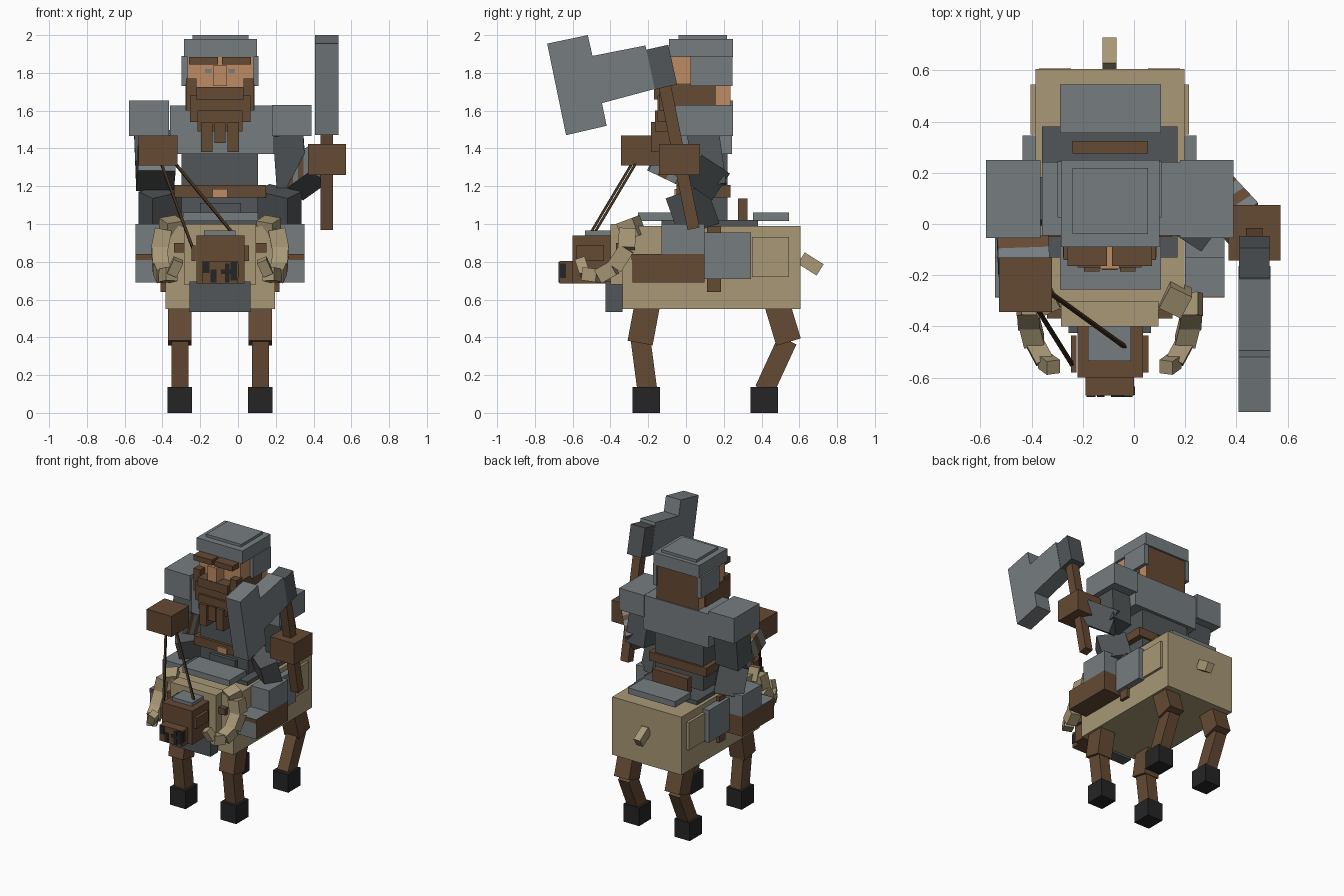
import bpy, bmesh
from mathutils import Vector, Matrix

CX = -0.095  # symmetry plane of mount and rider


def material(name, hexcol):
    def lin(c):
        c /= 255
        return c / 12.92 if c <= 0.04045 else ((c + 0.055) / 1.055) ** 2.4
    m = bpy.data.materials.new(name)
    m.diffuse_color = [lin(int(hexcol[i:i + 2], 16)) for i in (0, 2, 4)] + [1]
    return m


TAN = material("tan_fur", "A89876")
GREY = material("light_steel", "767D80")
DARK = material("dark_steel", "515658")
BROWN = material("brown_leather", "654A34")
SKIN = material("skin", "BD8C64")
BLACK = material("black_hoof", "252525")
ROPE = material("dark_rope", "40301F")


def finish(name, bm, mats, rule=None):
    me = bpy.data.meshes.new(name)
    bmesh.ops.recalc_face_normals(bm, faces=bm.faces)
    bm.normal_update()
    if rule:
        for f in bm.faces:
            f.material_index = rule(f)
    bm.to_mesh(me)
    bm.free()
    for m in mats:
        me.materials.append(m)
    ob = bpy.data.objects.new(name, me)
    bpy.context.collection.objects.link(ob)
    return ob


def box(name, x, y, z, *mats, rule=None):
    bm = bmesh.new()
    size = [b - a for a, b in (x, y, z)]
    mid = [(a + b) / 2 for a, b in (x, y, z)]
    bmesh.ops.create_cube(bm, size=1, matrix=Matrix.Translation(mid) @ Matrix.Diagonal((*size, 1)))
    return finish(name, bm, mats, rule)


def pair(name, x, y, z, *mats, rule=None):
    box(name + "_right", x, y, z, *mats, rule=rule)
    box(name + "_left", (2 * CX - x[1], 2 * CX - x[0]), y, z, *mats, rule=rule)


def beam(name, p, q, w, d, *mats, rule=None):
    """Box running from p to q, w wide across and d deep."""
    p, q = Vector(p), Vector(q)
    zd = (q - p).normalized()
    xd = (Vector((1, 0, 0)) - zd * zd.x).normalized()
    rot = Matrix((xd, zd.cross(xd), zd)).transposed().to_4x4()
    bm = bmesh.new()
    bmesh.ops.create_cube(bm, size=1, matrix=Matrix.Translation((p + q) / 2) @ rot
                          @ Matrix.Diagonal((w, d, (q - p).length, 1)))
    return finish(name, bm, mats, rule)


def beam_pair(name, p, q, w, d, *mats):
    flip = lambda v: (2 * CX - v[0], v[1], v[2])
    beam(name + "_right", p, q, w, d, *mats)
    beam(name + "_left", flip(p), flip(q), w, d, *mats)


# Mount: body, neck, flank panels, tail
box("body", (-0.385, 0.197), (-0.335, 0.605), (0.55, 0.99), TAN)
box("neck", (-0.286, 0.095), (-0.40, -0.30), (0.68, 1.0), TAN)
pair("flank_panel", (0.19, 0.215), (0.35, 0.545), (0.72, 0.93), TAN)
beam("tail", (CX, 0.61, 0.82), (CX, 0.71, 0.757), 0.055, 0.07, TAN)
box("chest_plate", (-0.256, 0.066), (-0.425, -0.335), (0.535, 0.695), DARK)

# Mount head with brow plate, ears and muzzle
box("mount_head", (-0.22, 0.035), (-0.60, -0.395), (0.685, 0.94), BROWN)
box("brow_plate", (-0.18, -0.012), (-0.535, -0.39), (0.93, 0.965), GREY)
box("muzzle", (-0.19, 0.0), (-0.67, -0.59), (0.685, 0.805), BROWN)
pair("ear", (0.035, 0.057), (-0.58, -0.435), (0.805, 0.885), BROWN)
pair("horn_socket", (0.09, 0.15), (-0.37, -0.31), (0.85, 0.90), BROWN)
for i, (x0, x1, z0, z1) in enumerate([(-0.185, -0.15, 0.74, 0.80), (-0.145, -0.115, 0.69, 0.76),
                                      (-0.07, -0.045, 0.69, 0.79), (-0.04, -0.005, 0.70, 0.80),
                                      (-0.09, -0.04, 0.735, 0.76)]):
    box(f"muzzle_mark_{i}", (x0, x1), (-0.676, -0.668), (z0, z1), BLACK)
box("mouth_side", (-0.002, 0.003), (-0.668, -0.635), (0.715, 0.79), BLACK)

# Curled horns as chained segments
horn = [(0.12, -0.27, 0.985), (0.205, -0.31, 0.97), (0.225, -0.315, 0.87), (0.22, -0.38, 0.77),
        (0.2, -0.46, 0.725), (0.16, -0.535, 0.735), (0.125, -0.56, 0.81)]
for i, w in enumerate([0.10, 0.09, 0.085, 0.08, 0.07, 0.055]):
    beam_pair(f"horn_{i}", horn[i], horn[i + 1], w, w, TAN)

# Legs and hooves
beam_pair("front_upper_leg", (0.118, -0.20, 0.60), (0.118, -0.243, 0.37), 0.125, 0.135, BROWN)
beam_pair("front_lower_leg", (0.118, -0.24, 0.385), (0.118, -0.205, 0.12), 0.09, 0.105, BROWN)
beam_pair("hind_upper_leg", (0.118, 0.475, 0.60), (0.118, 0.543, 0.375), 0.125, 0.135, BROWN)
beam_pair("hind_lower_leg", (0.118, 0.537, 0.385), (0.118, 0.415, 0.12), 0.09, 0.105, BROWN)
pair("front_hoof", (0.053, 0.183), (-0.283, -0.137), (0, 0.137), BLACK)
pair("hind_hoof", (0.053, 0.183), (0.342, 0.488), (0, 0.137), BLACK)

# Saddle, girth and side packs
box("saddle_pad", (-0.36, 0.17), (-0.13, 0.38), (0.985, 1.02), DARK)
box("saddle_front", (-0.29, 0.105), (-0.255, -0.05), (1.015, 1.06), GREY)
box("saddle_back", (-0.29, 0.105), (0.355, 0.545), (1.015, 1.06), GREY)
box("cantle", (-0.24, 0.055), (0.275, 0.325), (1.02, 1.135), BROWN)
pair("girth", (0.19, 0.22), (0.11, 0.185), (0.64, 0.99), BROWN)
pair("side_pack", (0.19, 0.245), (0.095, 0.345), (0.71, 0.955), GREY)

# Rider legs: boots with steel top and toe, shins, thighs
pair("boot", (0.2, 0.353), (-0.283, 0.098), (0.69, 0.84), BROWN, GREY,
     rule=lambda f: int(f.normal.z > 0.5 or f.normal.y < -0.5))
pair("boot_welt", (0.2, 0.353), (-0.288, -0.282), (0.81, 0.84), BROWN)
pair("shin", (0.2, 0.353), (-0.13, 0.098), (0.84, 1.0), GREY)
beam_pair("thigh", (0.13, 0.09, 1.09), (0.30, -0.02, 1.05), 0.13, 0.22, DARK)

# Rider torso, belt, pauldrons
box("torso", (-0.3, 0.105), (-0.03, 0.22), (1.02, 1.40), DARK)
box("skirt_flap", (-0.2, 0.015), (-0.055, -0.02), (1.05, 1.11), DARK)
box("belt", (-0.335, 0.148), (-0.05, 0.235), (1.14, 1.207), BROWN)
box("buckle", (-0.135, -0.055), (-0.062, -0.045), (1.14, 1.185), SKIN)
box("breastplate", (-0.36, 0.19), (-0.045, 0.243), (1.37, 1.628), GREY)
box("pauldron_left", (-0.578, -0.365), (-0.055, 0.25), (1.465, 1.655), GREY)
box("pauldron_right", (0.18, 0.388), (-0.055, 0.25), (1.465, 1.63), GREY)

# Head, hair and helmet
box("head", (-0.268, 0.082), (-0.085, 0.235), (1.6, 1.9), SKIN, BROWN,
    rule=lambda f: int(f.normal.y > 0.5))
pair("sideburn", (0.07, 0.088), (-0.13, 0.16), (1.60, 1.745), BROWN)
box("helmet", (-0.285, 0.1), (-0.09, 0.25), (1.885, 1.98), GREY)
box("helmet_cap", (-0.24, 0.055), (-0.04, 0.218), (1.975, 2.0), GREY)
pair("cheek_guard", (0.075, 0.108), (0.025, 0.245), (1.73, 1.89), GREY)
pair("eyebrow", (-0.085, 0.07), (-0.165, -0.08), (1.845, 1.885), BROWN)
box("nose", (-0.133, -0.057), (-0.175, -0.08), (1.73, 1.84), SKIN)
pair("eye", (-0.05, -0.015), (-0.091, -0.084), (1.80, 1.82), GREY)

# Beard: stepped blocks tapering to hanging locks
pair("beard_cheek", (0.03, 0.085), (-0.14, -0.07), (1.60, 1.77), BROWN)
pair("moustache", (-0.095, 0.03), (-0.17, -0.07), (1.66, 1.725), BROWN)
box("beard_upper", (-0.255, 0.065), (-0.15, -0.05), (1.54, 1.68), BROWN)
box("beard_lower", (-0.215, 0.025), (-0.165, -0.045), (1.49, 1.6), BROWN)
pair("beard_lock", (-0.055, 0.005), (-0.185, -0.05), (1.38, 1.54), BROWN)
box("beard_tip", (-0.125, -0.065), (-0.18, -0.05), (1.43, 1.54), BROWN)


# Arms: dark upper arms, banded forearms with dark undersides, gloves
def forearm(side, p, q, w, d):
    p, q = Vector(p), Vector(q)
    for i in range(5):
        beam(f"forearm_{side}_{i}", p.lerp(q, i / 5), p.lerp(q, (i + 1) / 5), w, d,
             BROWN if i % 2 else GREY, DARK, rule=lambda f: int(f.normal.z < -0.3))


beam("upper_arm_left", (-0.455, 0.10, 1.48), (-0.445, 0.06, 1.22), 0.19, 0.17, DARK)
beam("upper_arm_right", (0.265, 0.09, 1.48), (0.285, 0.13, 1.20), 0.16, 0.17, DARK)
forearm("left", (-0.44, 0.06, 1.24), (-0.43, -0.17, 1.35), 0.20, 0.15)
forearm("right", (0.29, 0.15, 1.22), (0.43, 0.0, 1.32), 0.14, 0.17)
box("glove_left", (-0.528, -0.32), (-0.343, -0.13), (1.31, 1.468), BROWN)
box("glove_right", (0.37, 0.573), (-0.143, 0.075), (1.26, 1.423), BROWN)

# Reins
beam("rein_left", (-0.41, -0.28, 1.33), (-0.235, -0.56, 0.86), 0.014, 0.014, ROPE)
beam("rein_right", (-0.34, -0.26, 1.33), (-0.035, -0.48, 0.96), 0.014, 0.014, ROPE)

# War hammer: handle, collar and T-shaped head
beam("hammer_handle", (0.47, -0.12, 1.77), (0.47, 0.04, 0.975), 0.065, 0.065, BROWN)
beam("hammer_collar", (0.47, -0.155, 1.935), (0.47, -0.108, 1.725), 0.12, 0.125, DARK)
outline = [(-0.735, 1.955), (-0.52, 2.0), (-0.495, 1.89), (-0.215, 1.945),
           (-0.165, 1.715), (-0.445, 1.64), (-0.42, 1.52), (-0.635, 1.47)]
bm = bmesh.new()
face = bm.faces.new([bm.verts.new((0.408, y, z)) for y, z in outline])
ext = bmesh.ops.extrude_face_region(bm, geom=[face])
bmesh.ops.translate(bm, vec=(0.125, 0, 0),
                    verts=[v for v in ext["geom"] if isinstance(v, bmesh.types.BMVert)])
finish("hammer_head", bm, [GREY])
